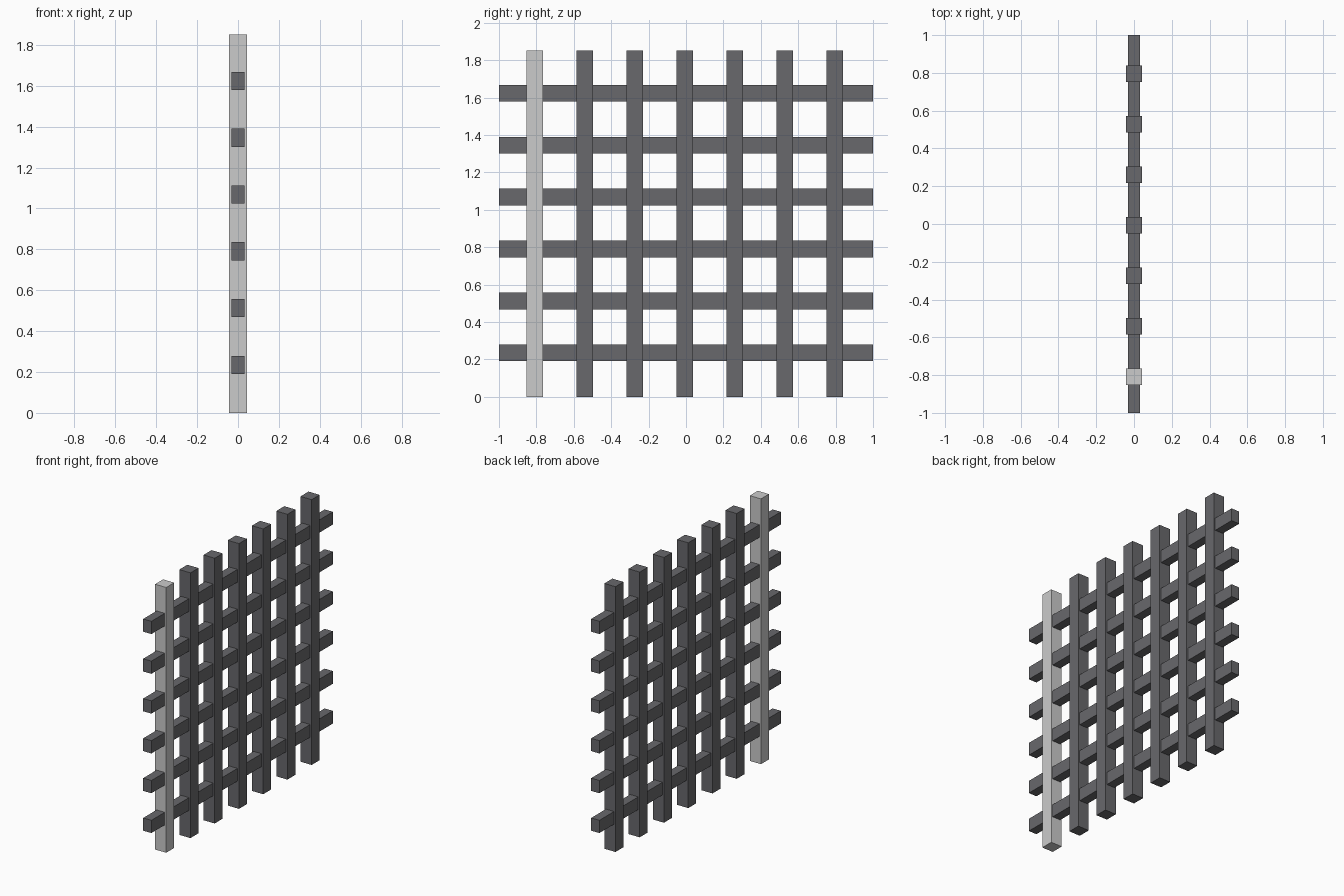
import bpy

if "Cube" in bpy.data.objects:
    bpy.data.objects.remove(bpy.data.objects["Cube"])

dark = bpy.data.materials.new("dark_grey")
dark.diffuse_color = (0.14, 0.14, 0.15, 1)
dark.use_nodes = True
dark.node_tree.nodes["Principled BSDF"].inputs["Base Color"].default_value = dark.diffuse_color


def bar(name, size, centre, mat=None):
    bpy.ops.mesh.primitive_cube_add(size=1, location=centre)
    ob = bpy.context.object
    ob.name = name
    ob.scale = size
    bpy.ops.object.transform_apply(location=False, rotation=False, scale=True)
    if mat:
        ob.data.materials.append(mat)
    return ob


# Upright bars; the front-most one is plain light grey
HEIGHT = 1.851
for i in range(7):
    y = -0.809 + i * 0.2673
    bar(f"upright_bar_{i + 1}", (0.086, 0.088, HEIGHT), (0, y, HEIGHT / 2),
        dark if i else None)

# Thinner cross bars running through the uprights
for i in range(6):
    bar(f"cross_bar_{i + 1}", (0.063, 2.0, 0.089), (0, 0, 0.235 + i * 0.2777), dark)
